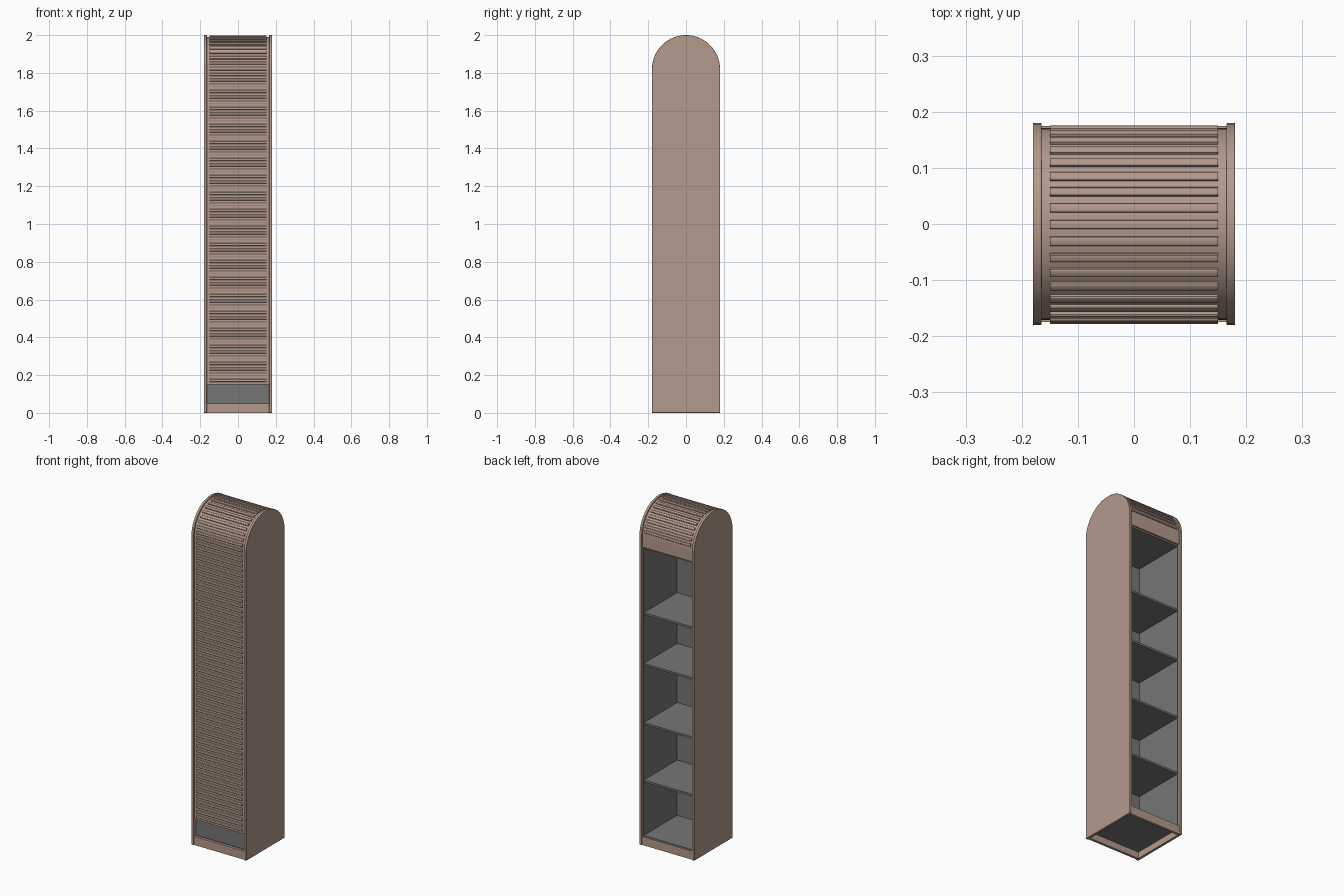
import bpy, bmesh, math

if "Cube" in bpy.data.objects:
    bpy.data.objects.remove(bpy.data.objects["Cube"])

def material(name, rgb):
    m = bpy.data.materials.new(name)
    m.diffuse_color = (*rgb, 1)
    m.use_nodes = True
    m.node_tree.nodes["Principled BSDF"].inputs["Base Color"].default_value = m.diffuse_color
    return m

WOOD = material("warm_wood", (0.45, 0.32, 0.26))
GREY = material("grey_lining", (0.18, 0.18, 0.18))

def finish(name, bm, mat):
    bmesh.ops.recalc_face_normals(bm, faces=bm.faces)
    me = bpy.data.meshes.new(name)
    bm.to_mesh(me)
    bm.free()
    me.materials.append(mat)
    ob = bpy.data.objects.new(name, me)
    bpy.context.collection.objects.link(ob)
    bpy.context.view_layer.objects.active = ob
    ob.select_set(True)
    bpy.ops.object.shade_smooth_by_angle(angle=math.radians(30))
    ob.select_set(False)
    return ob

def extrude_x(name, outline, x0, x1, mat, bevel=0):
    """Extrude a closed (y, z) outline along x."""
    bm = bmesh.new()
    face = bm.faces.new([bm.verts.new((x0, y, z)) for y, z in outline])
    ext = bmesh.ops.extrude_face_region(bm, geom=[face])
    bmesh.ops.translate(bm, vec=(x1 - x0, 0, 0),
                        verts=[g for g in ext["geom"] if isinstance(g, bmesh.types.BMVert)])
    ob = finish(name, bm, mat)
    if bevel:
        b = ob.modifiers.new("soft_edge", "BEVEL")
        b.width, b.segments = bevel, 2
    return ob

def box(name, x0, x1, y0, y1, z0, z1, mat):
    return extrude_x(name, [(y0, z0), (y1, z0), (y1, z1), (y0, z1)], x0, x1, mat)

def arch(r, z_front, z_back, n=40):
    """Path up the front, over the round top and down the back."""
    arc = [(-r * math.cos(math.pi * i / n), SPRING + r * math.sin(math.pi * i / n)) for i in range(n + 1)]
    return [(-r, z_front)] + arc + [(r, z_back)]

SPRING, R, INNER = 1.82, 0.18, 0.165
BACK_EDGE, CEILING = 1.76, 1.75

# Arched side panels with thin grey linings
for s, side in ((-1, "left"), (1, "right")):
    extrude_x(side + "_side_panel", arch(R, 0, 0), s * INNER, s * R, WOOD, 0.0015)
    box(side + "_lining", *sorted((s * 0.1615, s * 0.1648)), -0.155, 0.165, 0.05, CEILING, GREY)

# Shutter sheet wrapping over the top
extrude_x("shutter_sheet", arch(0.171, 0.15, BACK_EDGE) + arch(0.164, 0.15, BACK_EDGE)[::-1],
          -INNER, INNER, WOOD)

# Raised slats following the shutter path
bm = bmesh.new()
pitch, half, r0, r1 = 0.03, 0.008, 0.169, 0.1785
straight, curve = SPRING - 0.16, math.pi * 0.174
count = int((straight + curve) / pitch)
for i in range(count):
    d = 0.012 + i * pitch
    if d < straight:
        py, pz, a = 0, 0.16 + d, 0
    else:
        py, pz, a = 0, SPRING, (d - straight) / 0.174
    out, tan = (-math.cos(a), math.sin(a)), (math.sin(a), math.cos(a))
    rows = []
    for x in (-0.15, 0.15):
        rows.append([bm.verts.new((x, py + out[0] * r + tan[0] * t, pz + out[1] * r + tan[1] * t))
                     for r, t in ((r0, -half), (r1 - 0.003, -half), (r1 - 0.0008, -half + 0.002),
                                  (r1, -half + 0.005), (r1, half - 0.005),
                                  (r1 - 0.0008, half - 0.002), (r1 - 0.003, half), (r0, half))])
    n = len(rows[0])
    for k in range(n):
        j = (k + 1) % n
        bm.faces.new((rows[0][k], rows[0][j], rows[1][j], rows[1][k]))
    bm.faces.new(rows[0])
    bm.faces.new(rows[1][::-1])
finish("shutter_slats", bm, WOOD)

# Plinth boards
box("front_plinth", -INNER, INNER, -0.175, -0.16, 0, 0.05, WOOD)
box("back_plinth", -INNER, INNER, 0.16, 0.175, 0, 0.05, WOOD)

# Grey inner box: front wall, floor, ceiling and shelves, open at the back
box("inner_front_wall", -INNER, INNER, -0.158, -0.148, 0.05, CEILING, GREY)
box("floor", -INNER, INNER, -0.16, 0.165, 0.038, 0.053, GREY)
box("ceiling", -INNER, INNER, -0.158, 0.163, CEILING, CEILING + 0.012, GREY)
for i, z in enumerate((0.38, 0.72, 1.07, 1.37)):
    box(f"shelf_{i + 1}", -0.1615, 0.1615, -0.148, 0.163, z - 0.012, z, GREY)
